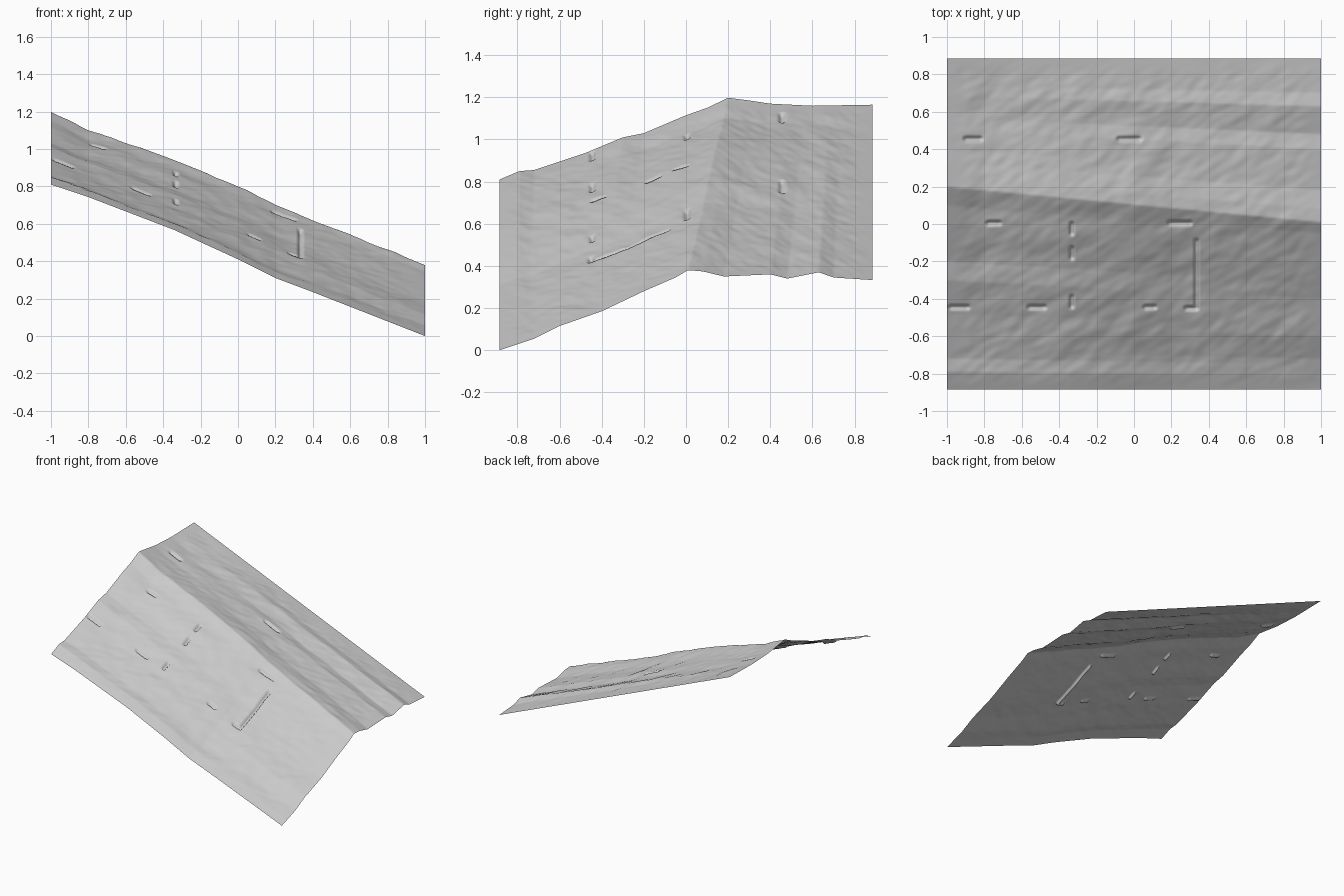
import bpy
import bmesh
from mathutils import Vector, noise

cube = bpy.data.objects.get("Cube")
if cube:
    bpy.data.objects.remove(cube, do_unlink=True)

HALF_X, HALF_Y = 1.0, 0.885
COLS, ROWS = 240, 212

# Side edge profiles (y, z) and sags along the front edge and the crest (x, dz)
LEFT = [(-.885, .81), (-.79, .85), (-.72, .855), (-.48, .935), (-.3, 1.01), (-.2, 1.03),
        (0, 1.115), (.1, 1.15), (.2, 1.198), (.3, 1.185), (.4, 1.17), (.6, 1.16), (.885, 1.165)]
RIGHT = [(-.885, 0), (-.72, .055), (-.6, .115), (-.4, .185), (-.2, .28), (-.05, .345),
         (.01, .38), (.08, .374), (.18, .35), (.4, .36), (.48, .34), (.63, .37), (.7, .345), (.885, .333)]
FRONT_SAG = [(-1, 0), (-.8, .014), (-.34, .024), (0, .005), (.2, -.014), (.4, -.008), (1, 0)]
CREST_SAG = [(-1, 0), (-.8, -.015), (-.4, .012), (0, .012), (.2, -.005), (1, 0)]

# Short pressed seams: (x0, y0, x1, y1)
SEAMS = [(.333, -.45, .333, -.09), (-.333, -.05, -.333, 0), (-.333, -.18, -.333, -.13),
         (-.333, -.44, -.333, -.39), (-.56, -.445, -.48, -.445), (-.98, -.445, -.89, -.445),
         (.06, -.445, .11, -.445), (.28, -.45, .333, -.45), (.19, .005, .3, .005),
         (-.78, .005, -.72, .005), (-.08, .455, .03, .455), (-.9, .455, -.82, .455)]


def interp(points, v):
    for (a, za), (b, zb) in zip(points, points[1:]):
        if v <= b:
            return za + (zb - za) * (v - a) / (b - a)
    return points[-1][1]


def crest_y(x):
    return .105 - .095 * x


def along(y, crest):
    """Front edge is 0, crest is 1, back edge is 2."""
    if y <= crest:
        return (y + HALF_Y) / (crest + HALF_Y)
    return 1 + (y - crest) / (HALF_Y - crest)


def seam_depth(x, y):
    depth = 0
    for x0, y0, x1, y1 in SEAMS:
        dx = max(x0 - x, 0, x - x1)
        dy = max(y0 - y, 0, y - y1)
        depth = max(depth, 1 - (dx * dx + dy * dy) ** .5 / .016)
    return .025 * depth


left = [(along(y, .2), z) for y, z in LEFT]
right = [(along(y, .01), z) for y, z in RIGHT]


def height(x, y):
    t = along(y, crest_y(x))
    mix = (x + 1) / 2
    z = interp(left, t) * (1 - mix) + interp(right, t) * mix
    z += interp(FRONT_SAG, x) * max(0, 1 - t) + interp(CREST_SAG, x) * (1 - abs(1 - t))
    # Rippled ground, stretched along a diagonal
    u, v = x * .87 + y * .5, y * .87 - x * .5
    ripple = .007 * noise.noise(Vector((u * 5, v * 10, 3)))
    ripple += .003 * noise.noise(Vector((u * 12, v * 24, 8)))
    fade = min(1, 8 * min(HALF_X - abs(x), HALF_Y - abs(y)))
    return max(0, z + ripple * fade - seam_depth(x, y))


# Sloping ground sheet with a ridge
bm = bmesh.new()
bmesh.ops.create_grid(bm, x_segments=COLS, y_segments=ROWS, size=1)
for vert in bm.verts:
    vert.co.x *= HALF_X
    vert.co.y *= HALF_Y
    vert.co.z = height(vert.co.x, vert.co.y)
for face in bm.faces:
    face.smooth = True
mesh = bpy.data.meshes.new("ground_sheet")
bm.to_mesh(mesh)
bm.free()
ground = bpy.data.objects.new("ground_sheet", mesh)
bpy.context.collection.objects.link(ground)

# Plain grey
grey = bpy.data.materials.new("plain_grey")
grey.use_nodes = True
color = (.6, .6, .6, 1)
grey.diffuse_color = color
grey.node_tree.nodes["Principled BSDF"].inputs["Base Color"].default_value = color
mesh.materials.append(grey)
